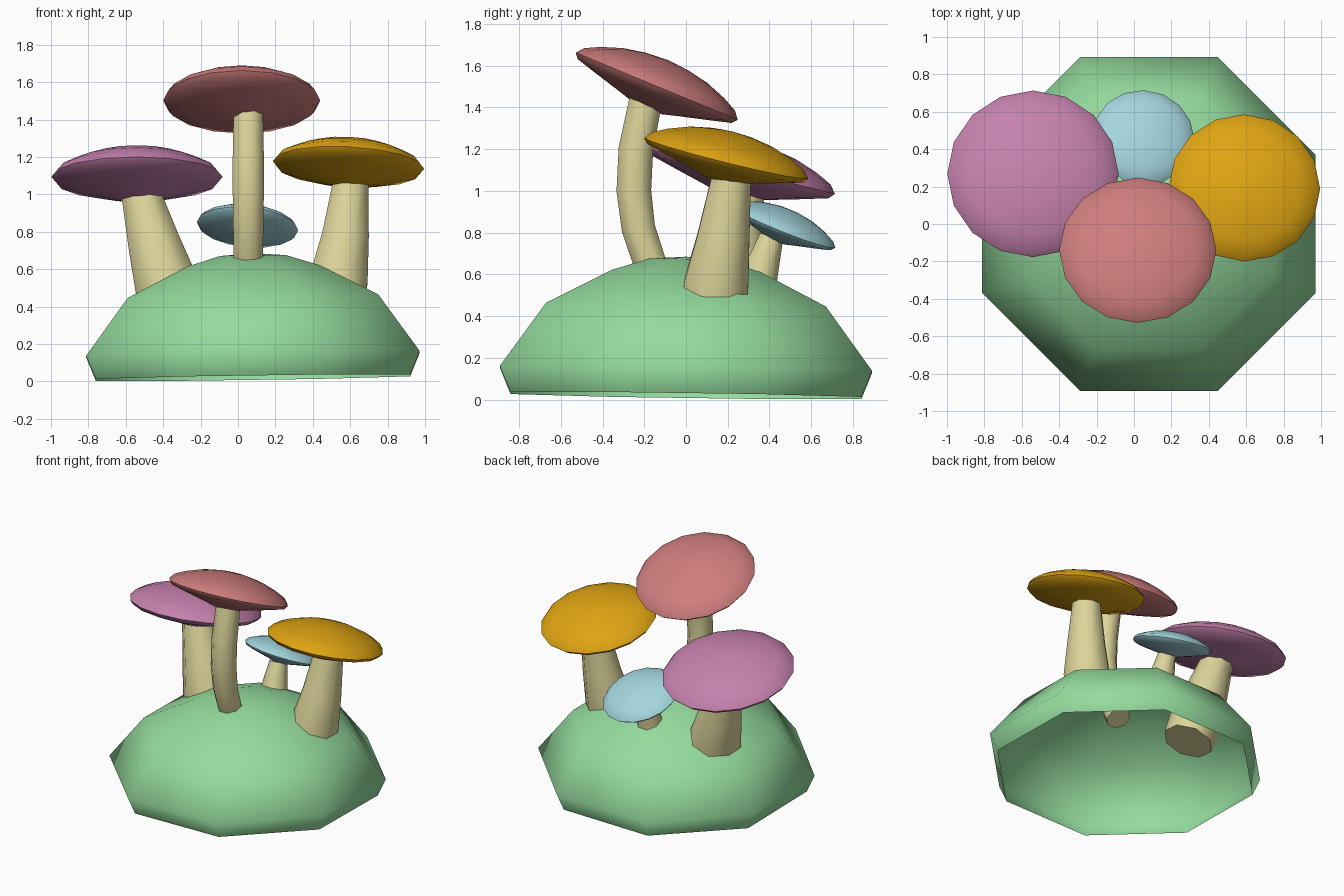
import bpy, bmesh, math
from mathutils import Vector, Matrix

if "Cube" in bpy.data.objects:
    bpy.data.objects.remove(bpy.data.objects["Cube"])


def material(name, rgb):
    m = bpy.data.materials.new(name)
    m.diffuse_color = (*rgb, 1)
    m.use_nodes = True
    m.node_tree.nodes["Principled BSDF"].inputs["Base Color"].default_value = m.diffuse_color
    return m


GREEN = material("moss green", (0.30, 0.71, 0.34))
CREAM = material("cream stem", (0.73, 0.67, 0.33))
RED = material("dusty red", (0.62, 0.205, 0.205))
PURPLE = material("mauve", (0.56, 0.22, 0.42))
YELLOW = material("amber", (0.73, 0.37, 0.006))
BLUE = material("pale blue", (0.37, 0.67, 0.73))


def skin(name, rings, mat, start=None, end=None, angle=60):
    """Bridge a list of point rings; start / end are optional closing points."""
    bm = bmesh.new()
    loops = [[bm.verts.new(p) for p in ring] for ring in rings]
    n = len(loops[0])
    for a, b in zip(loops, loops[1:]):
        for i in range(n):
            j = (i + 1) % n
            bm.faces.new((a[i], a[j], b[j], b[i]))
    for loop, tip, flip in ((loops[0], start, True), (loops[-1], end, False)):
        if tip is not None:
            v = bm.verts.new(tip)
            for i in range(n):
                j = (i + 1) % n
                bm.faces.new((loop[j], loop[i], v) if flip else (loop[i], loop[j], v))
    me = bpy.data.meshes.new(name)
    bm.to_mesh(me)
    bm.free()
    me.materials.append(mat)
    ob = bpy.data.objects.new(name, me)
    bpy.context.collection.objects.link(ob)
    bpy.ops.object.select_all(action='DESELECT')
    ob.select_set(True)
    bpy.context.view_layer.objects.active = ob
    bpy.ops.object.shade_smooth_by_angle(angle=math.radians(angle))
    return ob


def circle(r, z, n, turn=0.0):
    return [Vector((r * math.cos(2 * math.pi * (i + turn) / n),
                    r * math.sin(2 * math.pi * (i + turn) / n), z)) for i in range(n)]


# Mound: open eight-sided dome, very slightly tilted
def tilt(p):
    return Vector((p.x + 0.08, p.y, p.z + 0.014 * p.x - 0.014 * p.y))


mound = [(0.91, 0.02), (0.965, 0.145), (0.725, 0.452), (0.385, 0.615), (0.19, 0.672)]
skin("mound", [[tilt(p) for p in circle(r, z, 8, 0.5)] for r, z in mound],
     GREEN, end=tilt(Vector((0, 0, 0.685))), angle=100)


# Stem: eight-sided tube along a short path of (x, y, z, radius)
def stem(name, path):
    pts = [Vector(p[:3]) for p in path]
    rings = []
    for i, p in enumerate(pts):
        d = pts[min(i + 1, len(pts) - 1)] - pts[max(i - 1, 0)]
        rot = Vector((0, 0, 1)).rotation_difference(d.normalized())
        rings.append([p + rot @ c for c in circle(path[i][3], 0, 8, 0.5)])
    skin(name, rings, CREAM, start=pts[0], end=pts[-1])


# Cap: sixteen-sided lens with a funnel underside, sized by radius and leaned
CAP = [(0.17, -0.245), (0.38, -0.185), (0.70, -0.10), (0.95, -0.03), (1.0, 0.03),
       (0.93, 0.115), (0.76, 0.20), (0.52, 0.285), (0.26, 0.335)]


def cap(name, center, r, lean_y, lean_x, mat):
    m = (Matrix.Translation(center) @ Matrix.Rotation(math.radians(-lean_y), 4, 'X')
         @ Matrix.Rotation(math.radians(-lean_x), 4, 'Y') @ Matrix.Scale(r, 4))
    skin(name, [[m @ p for p in circle(a, z, 16)] for a, z in CAP], mat,
         start=m @ Vector((0, 0, -0.245)), end=m @ Vector((0, 0, 0.355)))


# Tall front mushroom
stem("tall_stem", [(0.055, -0.10, 0.50, 0.085), (0.055, -0.175, 0.66, 0.085),
                   (0.055, -0.228, 0.82, 0.087), (0.055, -0.25, 1.00, 0.09),
                   (0.055, -0.24, 1.20, 0.09), (0.055, -0.19, 1.45, 0.085)])
cap("red_cap", (0.02, -0.145, 1.49), 0.42, 22.5, 0, RED)

# Left mushroom
stem("left_stem", [(-0.33, 0.18, 0.34, 0.175), (-0.385, 0.20, 0.52, 0.182),
                   (-0.45, 0.235, 0.74, 0.15), (-0.525, 0.27, 1.02, 0.11)])
cap("purple_cap", (-0.54, 0.265, 1.08), 0.458, 13.5, 0, PURPLE)

# Right mushroom
stem("right_stem", [(0.515, 0.13, 0.42, 0.165), (0.54, 0.145, 0.55, 0.167),
                    (0.575, 0.18, 0.78, 0.135), (0.605, 0.22, 1.08, 0.10)])
cap("yellow_cap", (0.59, 0.19, 1.145), 0.405, 14, -3, YELLOW)

# Small back mushroom
stem("small_stem", [(0.055, 0.33, 0.50, 0.105), (0.055, 0.36, 0.62, 0.09),
                    (0.05, 0.41, 0.78, 0.062)])
cap("blue_cap", (0.05, 0.46, 0.822), 0.272, 22, -5, BLUE)
